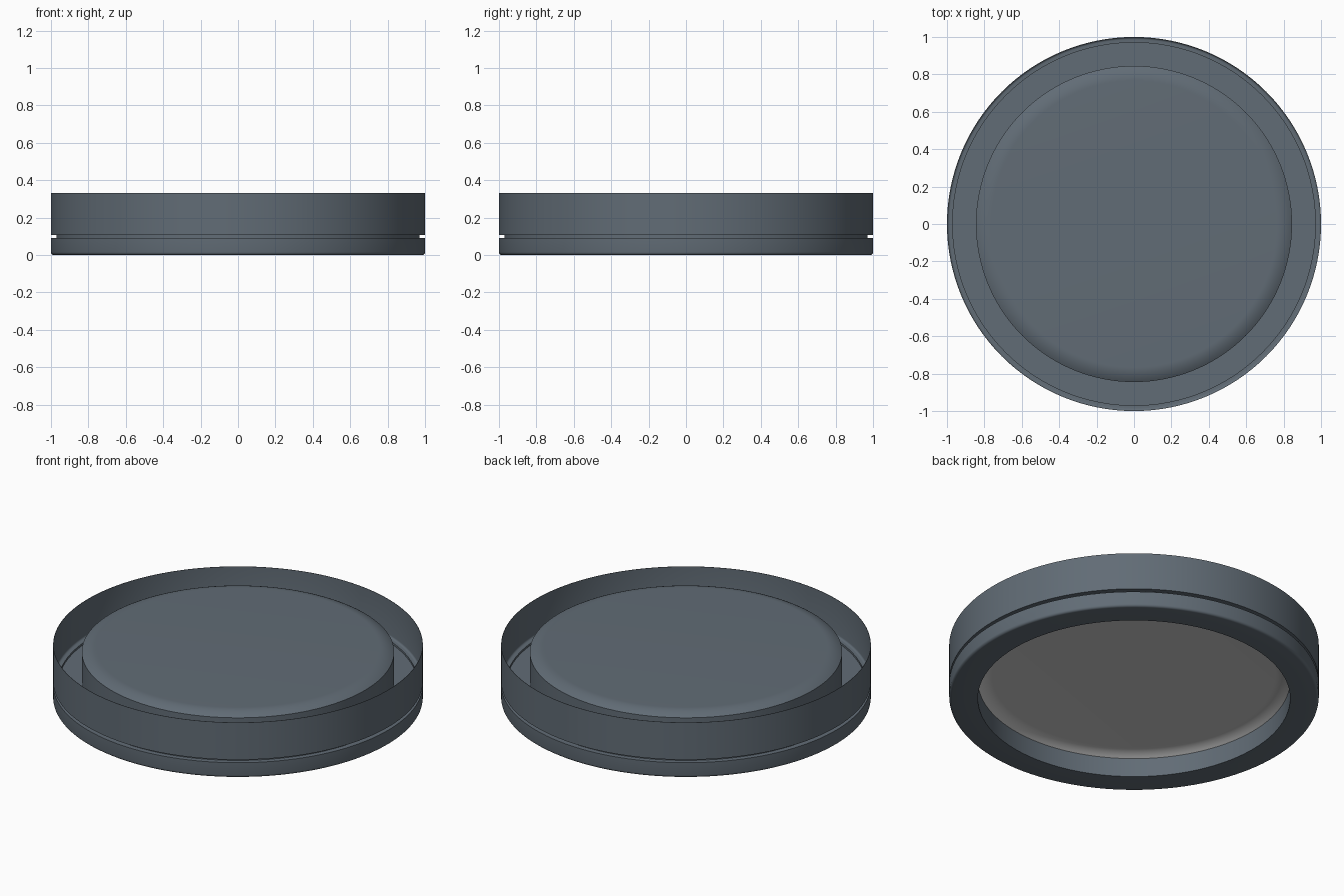
import bpy, bmesh, math

if "Cube" in bpy.data.objects:
    bpy.data.objects.remove(bpy.data.objects["Cube"])

STEPS = 128


def lathe(name, profile, closed=False, material=None):
    """Spin an (r, z) profile around the z axis."""
    bm = bmesh.new()
    rings = []
    for r, z in profile:
        if r == 0:
            rings.append([bm.verts.new((0, 0, z))] * STEPS)
        else:
            rings.append([bm.verts.new((r * math.cos(2 * math.pi * i / STEPS),
                                        r * math.sin(2 * math.pi * i / STEPS), z))
                          for i in range(STEPS)])
    pairs = list(zip(rings, rings[1:])) + ([(rings[-1], rings[0])] if closed else [])
    for a, b in pairs:
        for i in range(STEPS):
            j = (i + 1) % STEPS
            bm.faces.new(list(dict.fromkeys((a[i], a[j], b[j], b[i]))))
    if closed:
        bmesh.ops.recalc_face_normals(bm, faces=bm.faces)
    mesh = bpy.data.meshes.new(name)
    bm.to_mesh(mesh)
    bm.free()
    obj = bpy.data.objects.new(name, mesh)
    bpy.context.collection.objects.link(obj)
    bpy.context.view_layer.objects.active = obj
    obj.select_set(True)
    bpy.ops.object.shade_smooth_by_angle(angle=math.radians(35))
    obj.select_set(False)
    if material:
        mesh.materials.append(material)
    return obj


def arc(cr, cz, rad, a0, a1, n):
    return [(cr + rad * math.cos(math.radians(a0 + (a1 - a0) * i / n)),
             cz + rad * math.sin(math.radians(a0 + (a1 - a0) * i / n))) for i in range(n + 1)]


def domed_edge(top):
    """Shallow rounded shoulder rising to a flat disc at height top."""
    shoulder = [(R - 0.08 * t, top - 0.026 * (1 - t) ** 2) for t in (i / 8 for i in range(9))]
    return shoulder + [(0, top)]


paint = bpy.data.materials.new("slate")
paint.diffuse_color = (0.12, 0.15, 0.18, 1)
paint.use_nodes = True
paint.node_tree.nodes["Principled BSDF"].inputs["Base Color"].default_value = paint.diffuse_color

R = 0.845  # radius of the raised centre

# base ring, groove and thin upper wall in one closed section
lathe("ring_body",
      [(R, 0.10), (R, 0)] + arc(0.985, 0.015, 0.015, -90, 0, 4) +
      [(1, 0.09), (0.97, 0.09), (0.97, 0.108), (1, 0.108), (1, 0.33), (0.998, 0.33)] +
      arc(0.986, 0.124, 0.012, 0, -90, 4) +
      [(0.97, 0.112), (0.97, 0.10)], closed=True, material=paint)

# raised centre with a shallow shoulder
lathe("raised_centre", [(R, 0.10)] + domed_edge(0.312), material=paint)

# grey disc closing the recess underneath, facing down
lathe("recess_disc", domed_edge(0.138)[::-1])
